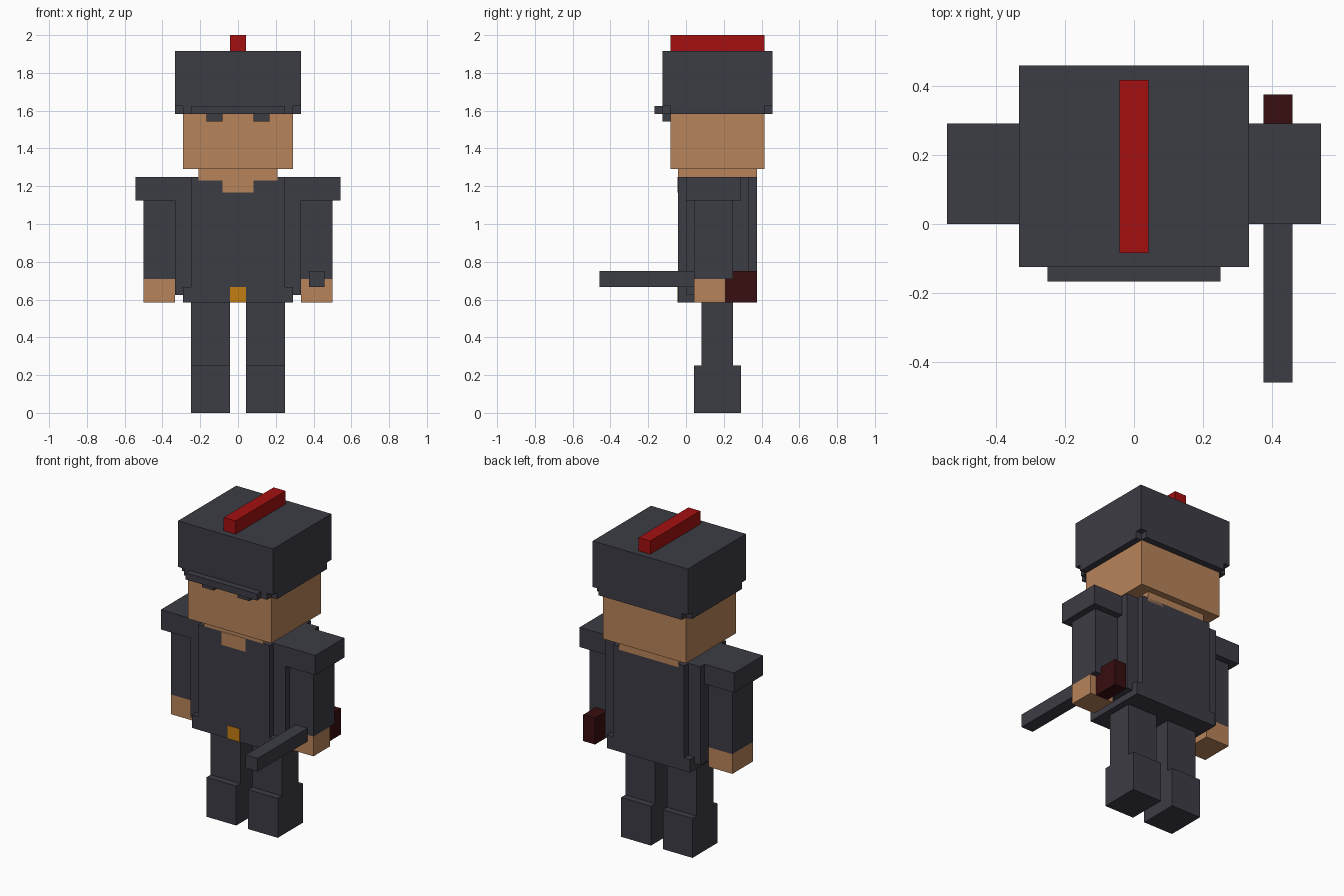
import bpy
import bmesh

cube = bpy.data.objects.get("Cube")
if cube:
    bpy.data.objects.remove(cube, do_unlink=True)

U = 1 / 24  # size of one block


def material(name, rgb):
    m = bpy.data.materials.new(name)
    m.use_nodes = True
    m.diffuse_color = (*rgb, 1)
    m.node_tree.nodes["Principled BSDF"].inputs["Base Color"].default_value = (*rgb, 1)
    return m


cloth = material("dark grey cloth", (0.046, 0.045, 0.059))
skin = material("tan skin", (0.48, 0.23, 0.10))
red = material("red", (0.37, 0.005, 0.005))
wood = material("dark red wood", (0.04, 0.004, 0.005))
gold = material("gold", (0.55, 0.20, 0.006))


def blocks(name, mat, *boxes):
    """One object from boxes, each given as x, y and z ranges in blocks."""
    bm = bmesh.new()
    for ranges in boxes:
        for v in bmesh.ops.create_cube(bm, size=1)["verts"]:
            for i, (lo, hi) in enumerate(ranges):
                v.co[i] = U * (hi if v.co[i] > 0 else lo)
    mesh = bpy.data.meshes.new(name)
    bm.to_mesh(mesh)
    bm.free()
    mesh.materials.append(mat)
    ob = bpy.data.objects.new(name, mesh)
    bpy.context.collection.objects.link(ob)
    return ob


def mid(half):
    return (-half, half)


def pair(name, mat, x, y, z):
    """Left and right copies of a block."""
    blocks("left_" + name, mat, (x, y, z))
    blocks("right_" + name, mat, ((-x[1], -x[0]), y, z))


# Hat: crown, rim with notched corners, brim and crest
blocks("hat_crown", cloth, (mid(8), (-3, 11), (39, 46)))
blocks("hat_rim", cloth,
       (mid(7), (-3, -2), (38, 39)), (mid(7), (10, 11), (38, 39)),
       ((-8, -7), (-2, 10), (38, 39)), ((7, 8), (-2, 10), (38, 39)))
blocks("hat_brim", cloth, (mid(6), (-4, -3), (38, 39)))
blocks("hat_crest", red, (mid(1), (-2, 10), (46, 48)))

# Head and neck
blocks("head", skin, (mid(7), (-2, 10), (31, 38.5)))
blocks("neck", skin, (mid(5), (-1, 9), (29.5, 31)))
pair("eye", cloth, (2, 4), (-3, -2), (37, 38))

# Torso: deep centre, wider sides and hem
blocks("torso", cloth, (mid(6), (-1, 9), (14, 30)))
blocks("torso_sides", cloth,
       ((-8, -6), (0, 8), (15, 30)), ((6, 8), (0, 8), (15, 30)))
blocks("jacket_hem", cloth, (mid(7), (-1, 9), (14, 16)))
blocks("neckline", skin, (mid(2), (-1.06, -1), (28, 30)))
blocks("belt_buckle", gold, (mid(1), (-1.06, -1), (14, 16)))

# Arms
pair("shoulder", cloth, (8, 13), (0, 7), (27, 30))
pair("arm", cloth, (8, 12), (1, 6), (17, 27))
blocks("left_hand", skin, ((8, 12), (1, 5), (14, 17)))
blocks("right_hand", skin, ((-12, -8), (1, 6), (14, 17)))

# Legs and boots
pair("leg", cloth, (1, 6), (2, 6), (6, 14))
pair("boot", cloth, (1, 6), (1, 7), (0, 6))

# Long gun held in the left hand
blocks("gun_barrel", cloth, ((9, 11), (-11, 1.5), (16, 18)))
blocks("gun_stock", wood, ((9, 11), (5, 9), (14, 18)))
